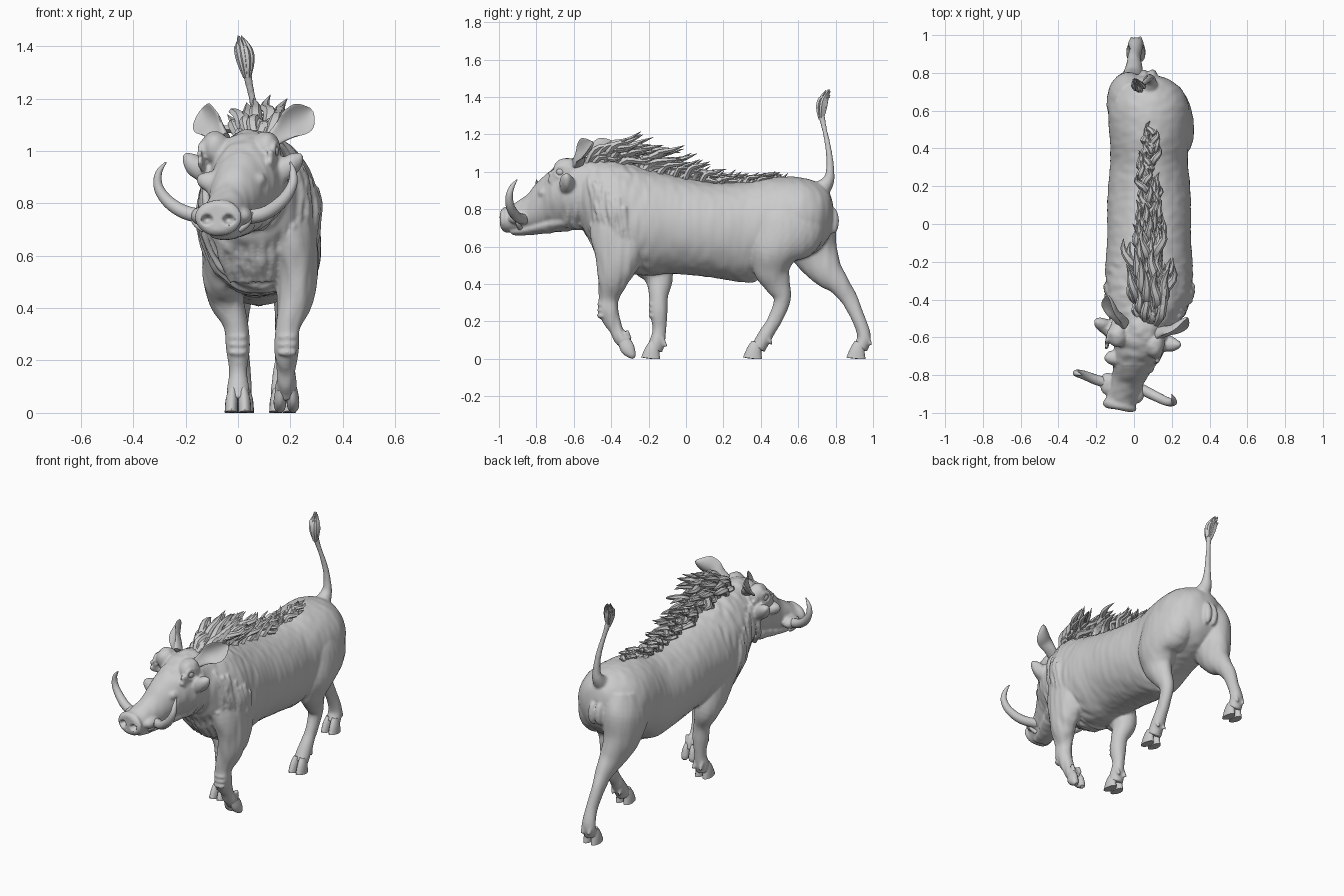
import bpy, bmesh, math, random
from mathutils import Vector, Matrix, noise

random.seed(4)


def tube(bm, pts, side=(1, 0, 0), n=20, sub=5, cup=0, flat=None):
    """Closed loft through (x, y, z, side radius[, other radius]) points."""
    pts = [tuple(p) + (p[3],) * (5 - len(p)) for p in pts]
    P, S, rings = [pts[0]] + pts + [pts[-1]], [], []
    for i in range(len(pts) - 1):
        for k in range(sub):
            t = k / sub
            S.append([.5 * (2*q + (r-p)*t + (2*p - 5*q + 4*r - s)*t*t + (3*q - p - 3*r + s)*t**3)
                      for p, q, r, s in zip(*P[i:i + 4])])
    S.append(pts[-1])
    for i, s in enumerate(S):
        t = (Vector(S[min(i + 1, len(S) - 1)][:3]) - Vector(S[max(i - 1, 0)][:3])).normalized()
        t = Vector(flat) if flat else t
        u = Vector(side)
        u = (u - t * u.dot(t)).normalized()
        w = t.cross(u)
        ring = []
        for j in range(n):
            c, d = math.cos(2 * math.pi * j / n), math.sin(2 * math.pi * j / n)
            ring.append(bm.verts.new(Vector(s[:3]) + u * s[3] * c + w * (s[4] * d + cup * s[3] * c * c)))
        rings.append(ring)
    for A, B in zip(rings, rings[1:]):
        for j in range(n):
            k = (j + 1) % n
            bm.faces.new((A[j], A[k], B[k], B[j]))
    bm.faces.new(rings[0][::-1])
    bm.faces.new(rings[-1])


def ball(bm, c, r):
    m = Matrix.Translation(c) @ Matrix.Diagonal((*r, 1))
    bmesh.ops.create_uvsphere(bm, u_segments=24, v_segments=14, radius=1, matrix=m)


def finish(bm, name, angle=50):
    bmesh.ops.recalc_face_normals(bm, faces=bm.faces)
    me = bpy.data.meshes.new(name)
    bm.to_mesh(me)
    bm.free()
    ob = bpy.data.objects.new(name, me)
    bpy.context.collection.objects.link(ob)
    bpy.ops.object.select_all(action='DESELECT')
    ob.select_set(True)
    bpy.context.view_layer.objects.active = ob
    bpy.ops.object.shade_smooth_by_angle(angle=math.radians(angle))
    return ob


def lerp(table, x):
    for a, b in zip(table, table[1:]):
        if x <= b[0]:
            t = max(0, (x - a[0]) / (b[0] - a[0]))
            return [p + (q - p) * t for p, q in zip(a[1:], b[1:])]
    return list(table[-1][1:])


# the head is turned: s = sideways, f = forward
HS, HF = Vector((.963, -.27, 0)), Vector((-.27, -.963, 0))


def H(s, f, z):
    return Vector((.03, -.54, z)) + HS * s + HF * f


# skin: torso
skin = bmesh.new()
torso = [(.05, -.6, .9, .1, .12), (.055, -.54, .87, .155, .2), (.065, -.48, .835, .19, .238),
         (.075, -.42, .795, .215, .275), (.08, -.36, .765, .23, .298), (.08, -.2, .73, .23, .285),
         (.08, -.08, .72, .222, .265), (.08, .1, .695, .222, .255), (.08, .22, .682, .215, .26),
         (.08, .33, .68, .205, .267), (.08, .45, .725, .208, .245), (.08, .6, .75, .215, .222),
         (.08, .7, .76, .18, .185), (.08, .76, .77, .115, .13), (.08, .785, .77, .05, .06)]
tube(skin, torso, n=72, sub=9, flat=(0, 1, 0))
ball(skin, (.08, .34, .435), (.03, .05, .03))
for s in (-1, 1):
    ball(skin, (.075 + s * .022, .785, .74), (.027, .033, .07))

# skin: legs
tube(skin, [(.17, -.33, .82, .09, .12), (.2, -.35, .7, .1, .16), (.222, -.36, .55, .085, .13),
            (.217, -.39, .43, .068, .085), (.19, -.412, .33, .047, .055), (.187, -.412, .25, .047, .052),
            (.185, -.375, .16, .035, .038), (.185, -.338, .1, .042, .04), (.185, -.315, .06, .04, .03)], n=32)
tube(skin, [(-.01, -.3, .82, .09, .12), (-.035, -.27, .7, .1, .16), (-.05, -.2, .55, .085, .12),
            (-.045, -.147, .44, .07, .08), (-.01, -.147, .34, .048, .052), (0, -.147, .25, .046, .047),
            (0, -.142, .16, .034, .036), (0, -.155, .09, .043, .042), (0, -.168, .045, .042, .042)], n=32)
tube(skin, [(.16, .58, .82, .11, .17), (.19, .54, .7, .122, .2), (.208, .47, .58, .107, .14),
            (.2, .46, .48, .075, .1), (.19, .488, .4, .052, .07), (.18, .515, .32, .04, .046),
            (.175, .475, .21, .034, .038), (.17, .415, .11, .042, .04), (.17, .385, .055, .042, .04)], n=32)
tube(skin, [(.0, .6, .82, .11, .16), (-.025, .64, .7, .12, .17), (-.03, .69, .57, .095, .125),
            (-.01, .75, .47, .068, .09), (0, .82, .395, .046, .058), (0, .872, .32, .036, .045),
            (.01, .92, .22, .033, .036), (.01, .952, .12, .042, .036), (.01, .93, .055, .042, .04)], n=32)

# skin: wrinkled knees and dewclaws
for x, y in ((.188, -.455), (0, -.182)):
    for dz in (-.03, 0, .03):
        ball(skin, (x, y, .26 + dz), (.036, .018, .012))
for x, y, z in ((.185, -.3, .13), (0, -.11, .09), (.17, .455, .1), (.01, .985, .1)):
    for s in (-.024, .024):
        tube(skin, [(x + s, y - .02, z + .02, .014), (x + s, y + .005, z - .025, .007)], n=8)

# skin: head, jaw and snout rim
tube(skin, [(.06, -.43, .92, .12, .14), (.05, -.54, .9, .148, .185), (.03, -.63, .872, .142, .172),
            (.0, -.72, .833, .112, .138), (-.025, -.8, .79, .09, .104), (-.05, -.88, .76, .08, .083),
            (-.068, -.935, .745, .08, .07), (-.076, -.968, .745, .092, .068),
            (-.079, -.985, .745, .07, .05)], side=HS, n=40)
tube(skin, [(.03, -.56, .76, .11, .07), (-.01, -.72, .72, .085, .045), (-.045, -.85, .69, .062, .03),
            (-.065, -.93, .68, .045, .02)], side=HS)
for s in (-1, 1):
    # lip pouch, cheek wart, snout wart
    ball(skin, H(s * .08, .34, .752), (.042, .06, .036))
    tube(skin, [(*H(s * .09, .06, .9), .06), (*H(s * .17, .05, .935), .044),
                (*H(s * .212, .042, .965), .03), (*H(s * .235, .04, .985), .01)], side=(0, 1, 0))
    tube(skin, [(*H(s * .06, .2, .87), .045), (*H(s * .108, .2, .89), .034),
                (*H(s * .132, .2, .9), .014)], side=(0, 1, 0))
    # brow, eyelid ring, bags below the eye
    ball(skin, H(s * .1, .075, 1.01), (.055, .068, .065))
    for r, w, o, a0, a1 in ((.034, .011, .146, 0, 13), (.058, .011, .14, 5, 13), (.08, .011, .138, 6, 12)):
        tube(skin, [(*H(s * o, .095 + r * math.cos(a * math.pi / 6),
                        1.0 + .9 * r * math.sin(a * math.pi / 6)), w) for a in range(a0, a1)],
             side=HS, n=8, sub=3)
    # cheek creases
    for k in range(3):
        tube(skin, [(*H(s * .13, .03 - k * .035, .98), .008), (*H(s * .15, .04 - k * .04, .87), .015),
                    (*H(s * .13, .06 - k * .045, .77), .015), (*H(s * .07, .08 - k * .045, .7), .01)],
             side=HS, n=8)

# skin: hanging neck and shoulder folds
table = [(p[1], p[0], p[2], p[3], p[4]) for p in torso]
for k in range(7):
    pts = []
    for a in range(-218 + k * 4, 42 - k * 4, 12):
        r = math.radians(a)
        y = -.535 + k * .03 + .03 * (1 - math.sin(r)) + random.uniform(-.008, .008)
        x, z, rx, rz = lerp(table, y)
        pts.append((x + rx * math.cos(r), y, z + rz * math.sin(r), random.uniform(.009, .016)))
    tube(skin, pts, side=(0, 1, 0), n=8, sub=3)
for s in (-1, 1):
    for k in range(4):
        tube(skin, [(.07 + s * (.02 + k * .04), -.54 + k * .012, .72, .014),
                    (.075 + s * (.018 + k * .038), -.485 + k * .012, .6, .018),
                    (.08 + s * (.012 + k * .03), -.42 + k * .01, .5, .013)], n=8)

# skin: tail
tube(skin, [(.08, .7, .88, .06), (.083, .755, .945, .036), (.085, .77, 1.0, .023), (.075, .765, 1.1, .017),
            (.05, .742, 1.22, .014), (.032, .722, 1.31, .018)], n=12)

# fuse the skin parts into one smooth surface
raw = finish(skin, "body_source")
m = raw.modifiers.new("fuse", 'REMESH')
m.mode, m.voxel_size = 'VOXEL', .0075
m = raw.modifiers.new("relax", 'SMOOTH')
m.factor, m.iterations = .5, 4
fused = bpy.data.meshes.new_from_object(raw.evaluated_get(bpy.context.evaluated_depsgraph_get()))
bpy.data.objects.remove(raw)
bm = bmesh.new()
bm.from_mesh(fused)
bm.normal_update()
# fine vertical wrinkles, then pressed-in nostrils
for v in bm.verts:
    amt = .006 if -.75 < v.co.y < -.2 else .0025
    v.co += v.normal * amt * noise.noise(Vector((v.co.x * 22, v.co.y * 28, v.co.z * 7)))
    if v.co.y < -.92:
        for x in (-.118, -.036):
            d = math.hypot((v.co.x - x) / .024, (v.co.z - .738) / .019)
            v.co.y += .04 * max(0, 1 - d * d)
finish(bm, "body", 70)

# eyes
bm = bmesh.new()
for s in (-1, 1):
    ball(bm, H(s * .132, .097, 1.0), (.026, .028, .025))
finish(bm, "eyes")

# ears
bm = bmesh.new()
for s in (-1, 1):
    o = .012 * s + .012
    tube(bm, [(*H(s * .08 + o, .01, 1.04), .03, .03), (*H(s * .11 + o, -.015, 1.07), .04, .024),
              (*H(s * .14 + o, -.04, 1.1), .058, .012), (*H(s * .168 + o, -.07, 1.12), .06, .01),
              (*H(s * .19 + o, -.095, 1.14), .038, .008), (*H(s * .205 + o, -.11, 1.155), .01, .005)],
         side=(-s * .35, .1, 1), cup=s * .6)
finish(bm, "ears", 60)

# tusks, upper pair and short lower pair
bm = bmesh.new()
tube(bm, [(.01, -.86, .745, .029), (.1, -.905, .76, .027), (.17, -.938, .81, .024), (.207, -.945, .87, .019),
          (.21, -.93, .92, .013), (.2, -.903, .958, .003)], side=(0, 1, 0), n=14)
tube(bm, [(-.11, -.85, .745, .029), (-.2, -.825, .765, .027), (-.265, -.8, .805, .024),
          (-.303, -.79, .86, .019), (-.303, -.792, .915, .013), (-.275, -.8, .957, .003)], side=(0, 1, 0), n=14)
for s in (-1, 1):
    tube(bm, [(*H(s * .07, .34, .7), .014), (*H(s * .105, .345, .725), .011), (*H(s * .125, .35, .765), .003)],
         side=(0, 1, 0), n=10)
finish(bm, "tusks")

# cloven hooves
bm = bmesh.new()
for s in (-1, 1):
    for x, y, toe in ((0, -.165, -.04), (.17, .38, -.04), (.01, .93, -.035)):
        tube(bm, [(x + s * .02, y, .085, .018, .03), (x + s * .024, y + toe * .4, .045, .024, .04),
                  (x + s * .026, y + toe * .6, 0, .025, .052)], n=16)
    tube(bm, [(.185 + s * .02, -.33, .095, .02, .034), (.185 + s * .024, -.312, .055, .024, .038),
              (.185 + s * .025, -.29, .022, .022, .024), (.185 + s * .022, -.28, .006, .012, .01)], n=16)
for v in bm.verts:
    v.co.z = max(v.co.z, 0)
finish(bm, "hooves", 40)

# mane: thick swept-back locks that shorten along the spine
bm = bmesh.new()
ridge = [(-.55, 1.06, .15), (-.45, 1.06, .19), (-.3, 1.045, .19), (-.15, .995, .16), (0, .965, .12),
         (.15, .935, .1), (.35, .94, .09), (.55, .965, .06)]
for i in range(150):
    y = -.53 + 1.02 * (i / 150) ** 1.35
    z, L = lerp(ridge, y)
    L *= random.uniform(.75, 1.15)
    dx, up, bend = random.uniform(-1, 1), random.uniform(.05, .75), random.uniform(-.02, .02)
    x, r = .075 + dx * (.03 + .25 * max(0, L - .08)), .009 + .065 * L
    lean = (dx * .3 + random.uniform(-.15, .2)) * L
    tube(bm, [(x, y, z - .02, r), (x + lean * .3 + bend, y + L * .25, z + L * up * .55, r * 1.2, r * .9),
              (x + lean * .8 - bend, y + L * .68, z + L * up * .85 - abs(bend), r * .85, r * .6),
              (x + lean, y + L * 1.05, z + L * up * random.uniform(.8, 1.1), .001)], n=6, sub=3)
finish(bm, "mane", 40)

# tail tuft
bm = bmesh.new()
for i in range(18):
    q, e = random.uniform(.4, 1), random.uniform(-.035, .01)
    c, s = math.cos(i * 2.4) * q, math.sin(i * 2.4) * q
    tube(bm, [(.034 + c * .01, .722 + s * .01, 1.28, .006), (.027 + c * .025, .725 + s * .022, 1.345, .013),
              (.018 + c * .026, .735 + s * .02, 1.39, .012), (.006 + c * .016, .76 + s * .014, 1.43 + e, .002)],
         n=6, sub=3)
finish(bm, "tail_tuft", 40)
